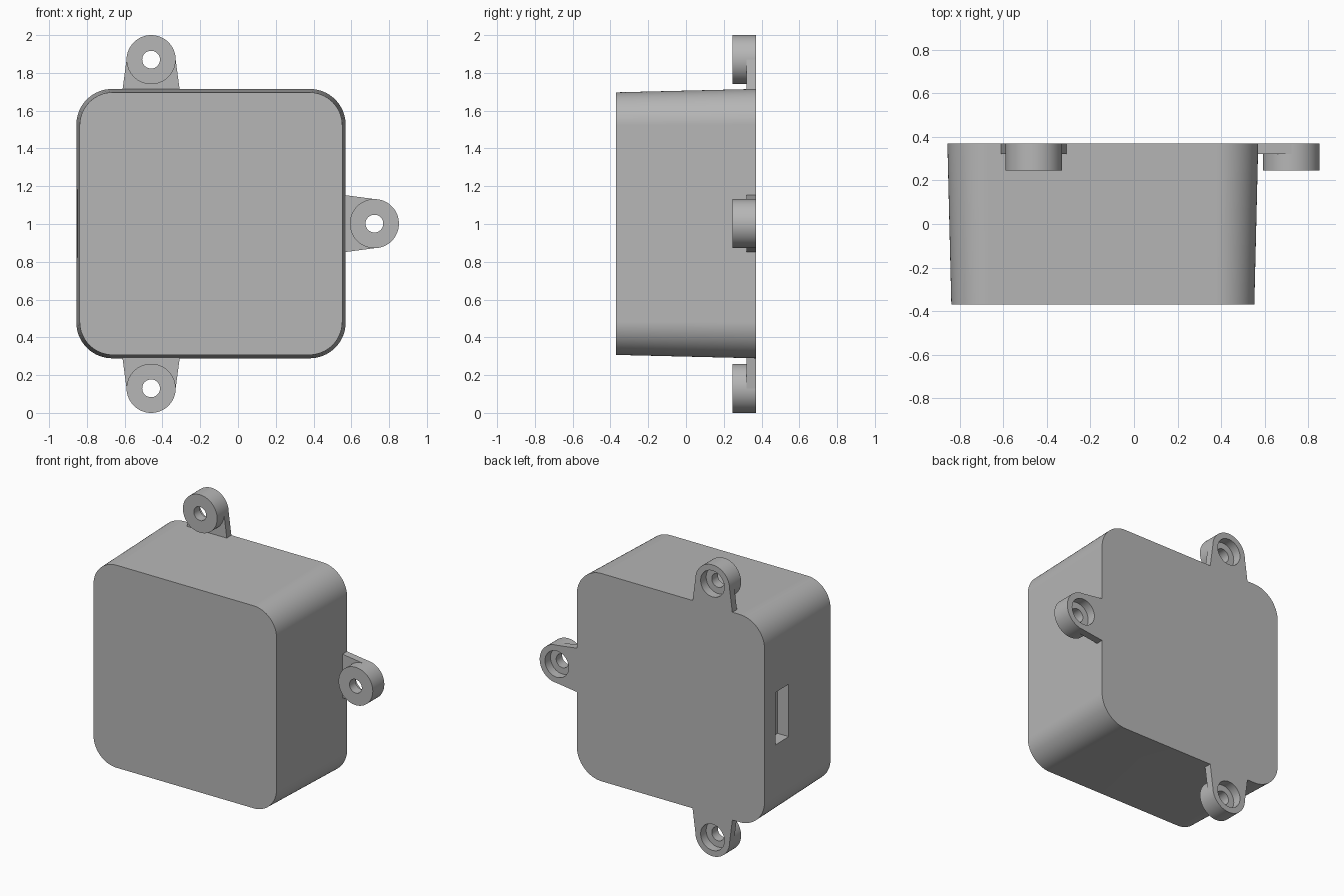
import bpy, bmesh
from math import sin, cos, pi, radians
from mathutils import Matrix, Vector

if "Cube" in bpy.data.objects:
    bpy.data.objects.remove(bpy.data.objects["Cube"])

grey = bpy.data.materials.new("plain grey")
grey.use_nodes = True
grey.diffuse_color = (0.47, 0.47, 0.47, 1)
grey.node_tree.nodes["Principled BSDF"].inputs["Base Color"].default_value = grey.diffuse_color

BACK, FRONT = 0.37, -0.37
MID_X, MID_Z = -0.143, 1.002


def finish(bm, name, matrix=Matrix()):
    """Turn a bmesh into a named grey object."""
    bmesh.ops.recalc_face_normals(bm, faces=bm.faces)
    mesh = bpy.data.meshes.new(name)
    bm.to_mesh(mesh)
    bm.free()
    mesh.transform(matrix)
    mesh.materials.append(grey)
    obj = bpy.data.objects.new(name, mesh)
    bpy.context.collection.objects.link(obj)
    return obj


def smooth(obj):
    bpy.ops.object.select_all(action='DESELECT')
    obj.select_set(True)
    bpy.context.view_layer.objects.active = obj
    bpy.ops.object.shade_smooth_by_angle(angle=radians(30))


def arc(cx, cz, r, start, end, steps):
    return [(cx + r * cos(start + (end - start) * i / steps),
             cz + r * sin(start + (end - start) * i / steps)) for i in range(steps + 1)]


def loft(bm, near, far, y_near, y_far):
    """Closed solid between two matching outlines."""
    a = [bm.verts.new((x, y_near, z)) for x, z in near]
    b = [bm.verts.new((x, y_far, z)) for x, z in far]
    bm.faces.new(a)
    bm.faces.new(b[::-1])
    for i in range(len(a)):
        j = (i + 1) % len(a)
        bm.faces.new((a[i], b[i], b[j], a[j]))


def rounded_square(half, r):
    points = []
    for k, (sx, sz) in enumerate([(1, 1), (-1, 1), (-1, -1), (1, -1)]):
        points += arc(MID_X + sx * (half - r), MID_Z + sz * (half - r), r,
                      k * pi / 2, (k + 1) * pi / 2, 16)
    return points


# Tapered housing with rounded corners
bm = bmesh.new()
loft(bm, rounded_square(0.695, 0.175), rounded_square(0.713, 0.19), FRONT, BACK)
housing = finish(bm, "housing")

# Rectangular socket cut into the side wall
bm = bmesh.new()
bmesh.ops.create_cube(bm, size=1, matrix=Matrix.Translation((-0.865, 0.175, MID_Z))
                      @ Matrix.Diagonal((0.2, 0.15, 0.36, 1)))
cutter = finish(bm, "socket_cutter")
cutter.hide_render = True
cut = housing.modifiers.new("socket", 'BOOLEAN')
cut.object, cut.operation, cut.solver = cutter, 'DIFFERENCE', 'EXACT'
bpy.context.view_layer.objects.active = housing
bpy.ops.object.modifier_apply(modifier="socket")
bpy.data.objects.remove(cutter)
smooth(housing)
housing.modifiers.new("even_shading", 'WEIGHTED_NORMAL').keep_sharp = True


def make_boss(name, matrix):
    """Round boss with a screw hole, counterbored from the back."""
    profile = [(0.047, 0.245), (0.13, 0.245), (0.13, BACK),
               (0.09, BACK), (0.09, 0.31), (0.047, 0.31)]
    steps = 64
    bm = bmesh.new()
    rings = [[bm.verts.new((r * cos(2 * pi * i / steps), y, r * sin(2 * pi * i / steps)))
              for r, y in profile] for i in range(steps)]
    for i in range(steps):
        a, b = rings[i], rings[(i + 1) % steps]
        for k in range(len(profile)):
            n = (k + 1) % len(profile)
            bm.faces.new((a[k], a[n], b[n], b[k]))
    smooth(finish(bm, name, matrix))


def make_flange(name, matrix):
    """Thin flared web joining the boss to the housing."""
    outline = [(-0.152, -0.165), (-0.13, 0)] + arc(0, 0, 0.11, pi, 2 * pi, 24)
    outline += [(0.13, 0), (0.152, -0.165)]
    bm = bmesh.new()
    loft(bm, outline, outline, 0.32, BACK)
    smooth(finish(bm, name, matrix))


# Three mounting ears
for side, x, z, turn in (("top", -0.46, 1.87, 0), ("left", 0.722, MID_Z, 90),
                         ("bottom", -0.46, 0.13, 180)):
    place = Matrix.Translation(Vector((x, 0, z))) @ Matrix.Rotation(radians(turn), 4, 'Y')
    make_boss(side + "_ear_boss", place)
    make_flange(side + "_ear_flange", place)
